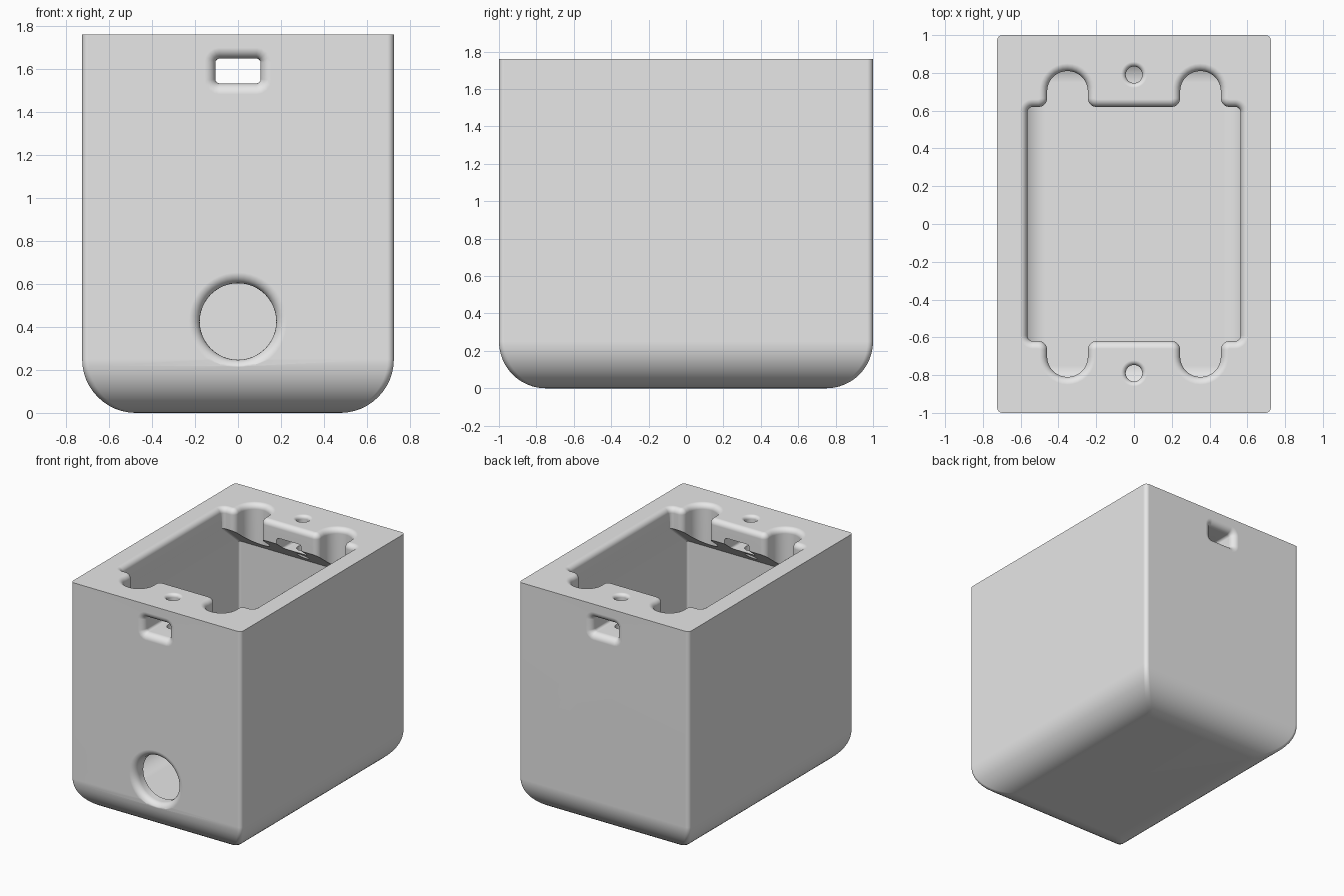
import bpy, bmesh
from math import sin, cos, pi
from mathutils import Vector, Matrix

cube = bpy.data.objects.get("Cube")
if cube:
    bpy.data.objects.remove(cube, do_unlink=True)

grey = bpy.data.materials.new("light_grey")
grey.use_nodes = True
grey.diffuse_color = (0.8, 0.8, 0.8, 1)
grey.node_tree.nodes["Principled BSDF"].inputs["Base Color"].default_value = (0.8, 0.8, 0.8, 1)


def rounded(corners, steps=8):
    """Counter-clockwise outline with an arc of radius r at every (x, y, r) corner."""
    points = []
    for i, (x, y, r) in enumerate(corners):
        p = Vector((x, y))
        a = (Vector(corners[i - 1][:2]) - p).normalized()
        b = (Vector(corners[(i + 1) % len(corners)][:2]) - p).normalized()
        centre = p + (a + b) * r
        for k in range(steps + 1):
            t = k / steps * pi / 2
            q = centre - b * r * cos(t) - a * r * sin(t)
            if not points or (q - points[-1]).length > 1e-4:
                points.append(q)
    if (points[0] - points[-1]).length < 1e-4:
        points.pop()
    return points


def rectangle(w, h, r, steps=8):
    return rounded([(-w, -h, r), (w, -h, r), (w, h, r), (-w, h, r)], steps)


def offset(points, d):
    """Push an outline outwards by d."""
    result = []
    for i, p in enumerate(points):
        e = (p - points[i - 1]).normalized()
        f = (points[(i + 1) % len(points)] - p).normalized()
        n, m = Vector((e.y, -e.x)), Vector((f.y, -f.x))
        result.append(p + (n + m) * d / (1 + n.dot(m)))
    return result


def loft(name, rings, matrix=Matrix()):
    """Closed solid through a stack of (outline, height) rings."""
    bm = bmesh.new()
    loops = [[bm.verts.new((p.x, p.y, z)) for p in pts] for pts, z in rings]
    for low, high in zip(loops, loops[1:]):
        for i in range(len(low)):
            j = (i + 1) % len(low)
            bm.faces.new((low[i], low[j], high[j], high[i]))
    bm.faces.new(loops[0][::-1])
    bm.faces.new(loops[-1])
    bm.transform(matrix)
    bmesh.ops.recalc_face_normals(bm, faces=bm.faces)
    mesh = bpy.data.meshes.new(name)
    bm.to_mesh(mesh)
    bm.free()
    mesh.materials.append(grey)
    obj = bpy.data.objects.new(name, mesh)
    bpy.context.collection.objects.link(obj)
    return obj


def tub(w, h, floor, r, corner):
    """Rings of a box bottom whose lower edges are rounded by r."""
    rings = []
    for k in range(13):
        t = k / 12 * pi / 2
        inset = r * (1 - sin(t))
        rings.append((rectangle(w - inset, h - inset, corner), floor + r * (1 - cos(t))))
    return rings


def flared(name, outline, depth, fillet, matrix):
    """Cutter going down from z = 0, with a rounded-over mouth."""
    rings = [(outline, -depth)]
    for k in range(7):
        t = k / 6 * pi / 2
        rings.append((offset(outline, fillet * (1 - cos(t))), -fillet * (1 - sin(t))))
    rings.append((offset(outline, fillet), 0.03))
    return loft(name, rings, matrix)


HEIGHT = 1.76

# Outer shell
body = loft("housing", tub(0.725, 1, 0, 0.25, 0.03) + [(rectangle(0.725, 1, 0.03), HEIGHT)])

# Inner space, narrowing under the rim
cavity = tub(0.62, 0.9, 0.1, 0.15, 0.02)
cavity += [(rectangle(0.62, 0.9, 0.02), 1.38), (rectangle(0.5525, 0.556, 0.02), 1.65)]
cutters = [loft("cavity_cutter", cavity)]

# Top opening with two round bays at each end
quarter = [(0.565, 0.62, 0.03), (0.46, 0.62, 0.045), (0.46, 0.81, 0.108),
           (0.244, 0.81, 0.108), (0.244, 0.62, 0.045)]
half = quarter + [(-x, y, r) for x, y, r in quarter[::-1]]
outline = rounded(half + [(-x, -y, r) for x, y, r in half])
top = Matrix.Translation((0, 0, HEIGHT))
cutters.append(flared("opening_cutter", outline, 0.36, 0.04, top))

# Port slot and screw hole at each end
for side in (-1, 1):
    face = Matrix.Rotation(pi / 2 * (1 - side) / 2 * 2, 4, "Z")
    upright = Matrix.Rotation(pi / 2, 4, "X")
    place = face @ Matrix.Translation((0, -1, 1.59)) @ upright
    cutters.append(flared("slot_cutter", rectangle(0.105, 0.058, 0.02, 4), 0.5, 0.05, place))
    screw = Matrix.Translation((0, 0.79 * side, HEIGHT))
    cutters.append(flared("screw_cutter", rectangle(0.044, 0.044, 0.044), 0.4, 0.025, screw))

# Round front port
port = Matrix.Translation((0, -1, 0.425)) @ Matrix.Rotation(pi / 2, 4, "X")
cutters.append(flared("port_cutter", rectangle(0.178, 0.178, 0.178, 12), 0.2, 0.05, port))

# Carve the housing
bpy.context.view_layer.objects.active = body
body.select_set(True)
for cutter in cutters:
    cutter.hide_render = True
    mod = body.modifiers.new("carve", "BOOLEAN")
    mod.operation, mod.solver, mod.object = "DIFFERENCE", "EXACT", cutter
    bpy.ops.object.modifier_apply(modifier=mod.name)
    bpy.data.objects.remove(cutter, do_unlink=True)

# Smooth rounded edges, flat walls
bpy.ops.object.shade_smooth_by_angle(angle=0.6)
weighted = body.modifiers.new("even_shading", "WEIGHTED_NORMAL")
weighted.keep_sharp = True
